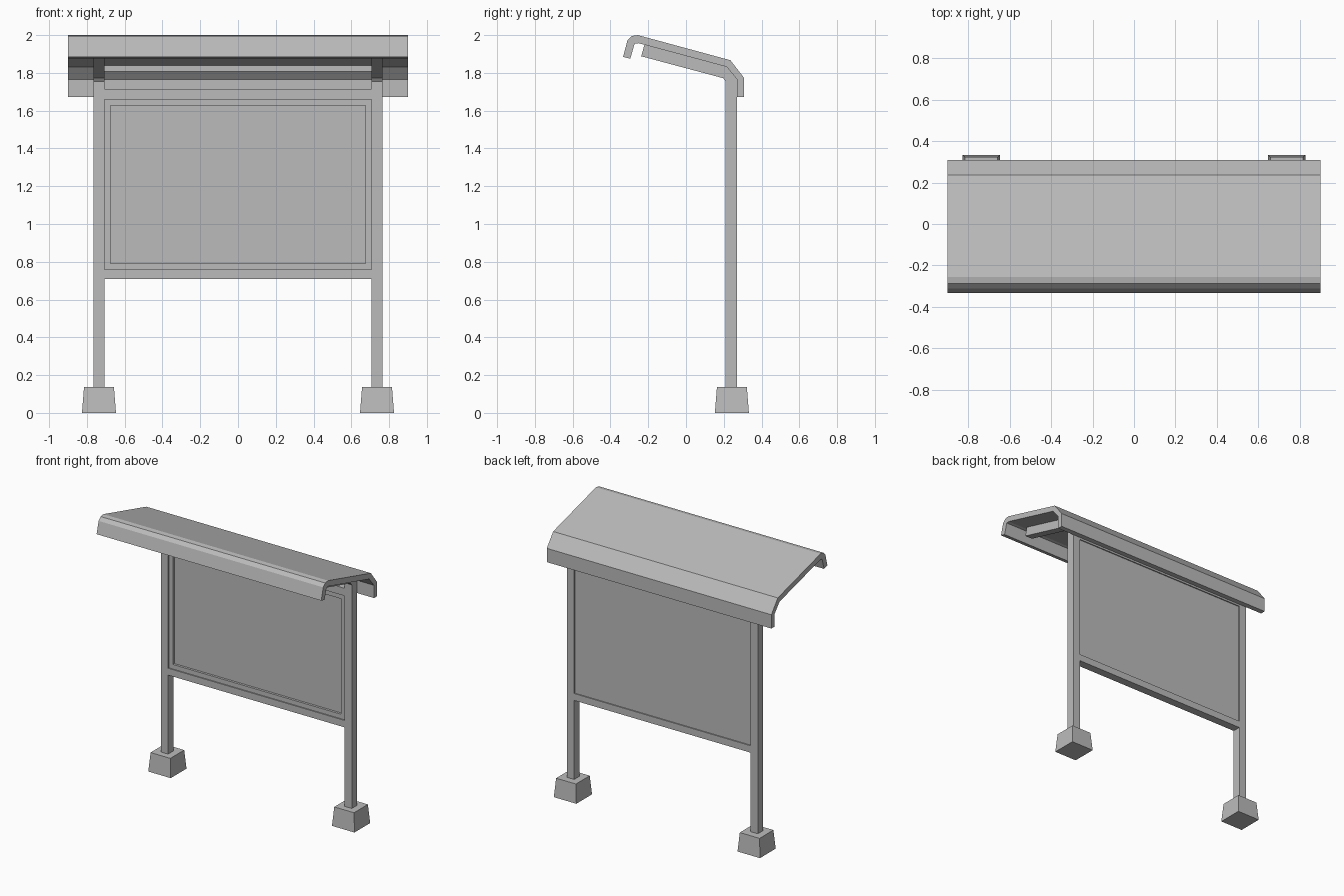
import bpy, bmesh

cube = bpy.data.objects.get("Cube")
if cube:
    bpy.data.objects.remove(cube, do_unlink=True)

grey = bpy.data.materials.new("painted grey metal")
grey.use_nodes = True
GREY = (0.5, 0.5, 0.5, 1)
grey.diffuse_color = GREY
grey.node_tree.nodes["Principled BSDF"].inputs["Base Color"].default_value = GREY


def finish(name, bm):
    bmesh.ops.recalc_face_normals(bm, faces=bm.faces)
    mesh = bpy.data.meshes.new(name)
    bm.to_mesh(mesh)
    bm.free()
    mesh.materials.append(grey)
    obj = bpy.data.objects.new(name, mesh)
    bpy.context.collection.objects.link(obj)
    return obj


def extrude_profile(name, points, x0, x1):
    """Extrude a (y, z) outline along x."""
    bm = bmesh.new()
    face = bm.faces.new([bm.verts.new((x0, y, z)) for y, z in points])
    moved = bmesh.ops.extrude_face_region(bm, geom=[face])["geom"]
    verts = [v for v in moved if isinstance(v, bmesh.types.BMVert)]
    bmesh.ops.translate(bm, verts=verts, vec=(x1 - x0, 0, 0))
    return finish(name, bm)


def box(name, x0, x1, y0, y1, z0, z1, taper=1):
    bm = bmesh.new()
    bmesh.ops.create_cube(bm, size=1)
    for v in bm.verts:
        s = taper if v.co.z > 0 else 1
        v.co = ((x0 + x1) / 2 + v.co.x * (x1 - x0) * s,
                (y0 + y1) / 2 + v.co.y * (y1 - y0) * s,
                (z0 + z1) / 2 + v.co.z * (z1 - z0))
    return finish(name, bm)


# Folded sheet roof with a front lip and a back skirt
roof = [(-0.333, 1.885), (-0.31, 1.972), (-0.287, 1.995), (-0.255, 2.0),
        (0.235, 1.867), (0.308, 1.773), (0.308, 1.673), (0.271, 1.673),
        (0.271, 1.765), (0.215, 1.832), (-0.25, 1.957), (-0.272, 1.955),
        (-0.295, 1.875)]
extrude_profile("roof", roof, -0.9, 0.9)

# Posts with roof arms, and tapered footings
arm_post = [(0.21, 0.13), (0.21, 1.755), (0.197, 1.772), (-0.237, 1.888),
            (-0.22, 1.949), (0.215, 1.832), (0.27, 1.766), (0.27, 0.13)]
for side, s in (("right", -1), ("left", 1)):
    extrude_profile(side + "_post", arm_post, s * 0.707, s * 0.765)
    box(side + "_footing", s * 0.736 - 0.09, s * 0.736 + 0.09,
        0.153, 0.333, 0, 0.136, taper=0.88)

# Rails between the posts
W = 0.707
box("bottom_rail", -W, W, 0.21, 0.27, 0.708, 0.758)
box("top_rail", -W, W, 0.21, 0.27, 1.66, 1.715)
box("roof_purlin", -W, W, 0.185, 0.212, 1.808, 1.838)

# Notice board and its raised front border
box("board", -W, W, 0.235, 0.262, 0.758, 1.66)
B = 0.033
for name, z in (("border_bottom", 0.758), ("border_top", 1.66 - B)):
    box(name, -W, W, 0.218, 0.235, z, z + B)
for name, x in (("border_right", -W), ("border_left", W - B)):
    box(name, x, x + B, 0.218, 0.235, 0.758 + B, 1.66 - B)
